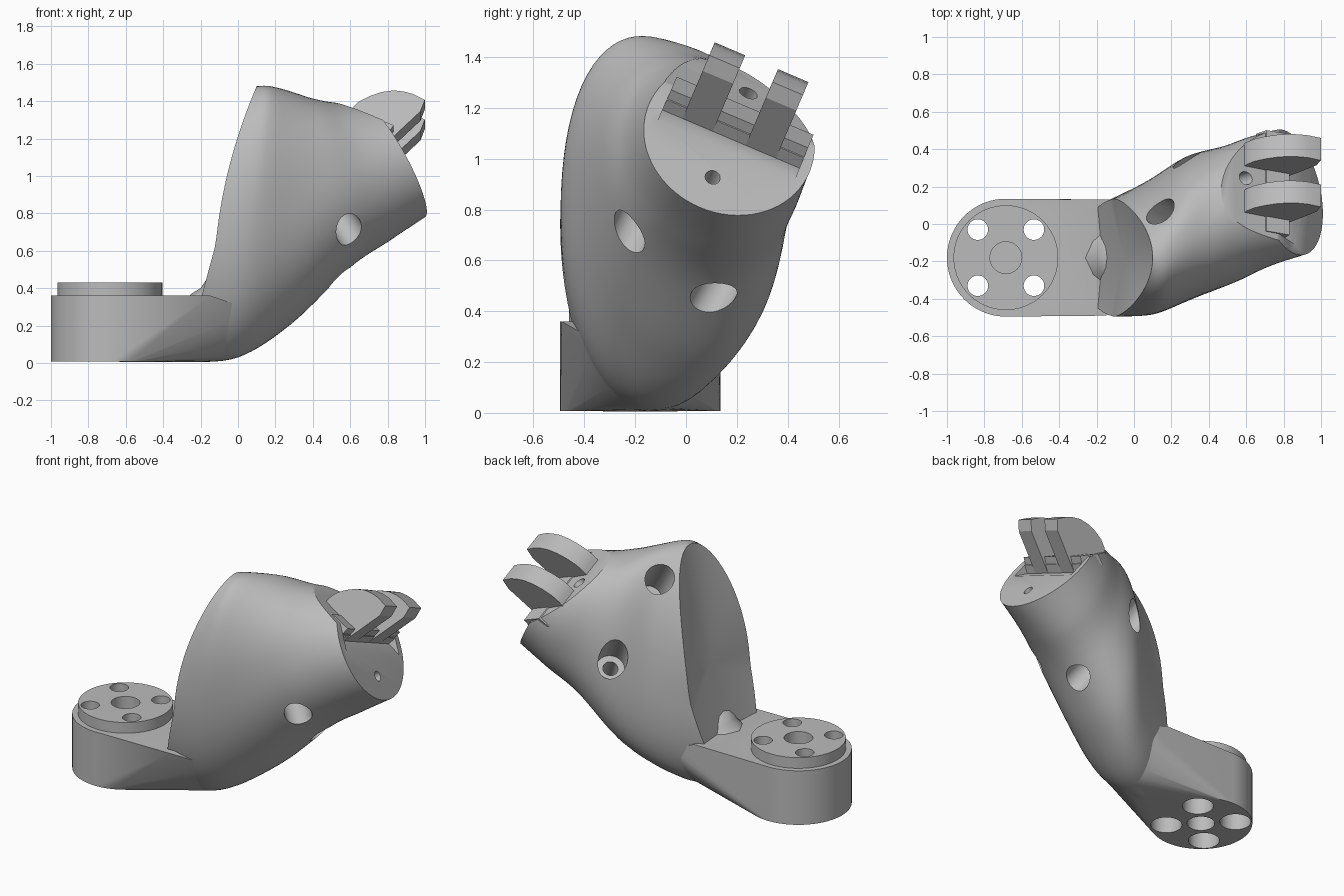
import bpy, bmesh
from math import sin, cos, pi
from mathutils import Vector as V

cube = bpy.data.objects.get("Cube")
if cube:
    bpy.data.objects.remove(cube, do_unlink=True)

grey = bpy.data.materials.new("plain grey")
grey.use_nodes = True
grey.diffuse_color = (0.5, 0.5, 0.5, 1)
grey.node_tree.nodes["Principled BSDF"].inputs["Base Color"].default_value = (0.5, 0.5, 0.5, 1)

# Frame of the tilted hinge: s along the groove, t down the face, n outward
C = V((0.775, 0.17, 1.08))
S = V((0, 0.92, -0.39)).normalized()
N = V((0.75, 0.26, 0.61)).normalized()
T = N.cross(S).normalized()
if T.z > 0:
    T = -T

# Round end face of the body, a little steeper than the hinge
R = 0.343
end_mid = V((0.835, 0.17, 1.08))
end_down = S.cross(V((0.86, 0.22, 0.46))).normalized()
if end_down.z > 0:
    end_down = -end_down


def face_point(s, u, v):
    return C + S * s + T * u + N * v


def make(name, bm):
    bmesh.ops.recalc_face_normals(bm, faces=bm.faces[:])
    me = bpy.data.meshes.new(name)
    bm.to_mesh(me)
    bm.free()
    me.materials.append(grey)
    ob = bpy.data.objects.new(name, me)
    bpy.context.collection.objects.link(ob)
    return ob


def loft(name, rings, cap_dip=None):
    bm = bmesh.new()
    rows = [[bm.verts.new(p) for p in r] for r in rings]
    k = len(rows[0])
    for a, b in zip(rows, rows[1:]):
        for i in range(k):
            bm.faces.new((a[i], a[(i + 1) % k], b[(i + 1) % k], b[i]))
    bm.faces.new(rows[-1])
    if cap_dip:
        mid = bm.verts.new(sum(rings[0], V()) / k + cap_dip)
        for i in range(k):
            bm.faces.new((rows[0][i], rows[0][(i + 1) % k], mid))
    else:
        bm.faces.new(rows[0])
    return make(name, bm)


def rod(name, a, b, r, sides=40):
    a, b = V(a), V(b)
    q = (b - a).to_track_quat('Z', 'Y')
    ring = [q @ V((r * cos(2 * pi * i / sides), r * sin(2 * pi * i / sides), 0)) for i in range(sides)]
    return loft(name, [[a + p for p in ring], [b + p for p in ring]])


def prism(name, profile, s0, s1):
    return loft(name, [[face_point(s, u, v) for u, v in profile] for s in (s0, s1)])


def boolean(ob, others, op='DIFFERENCE'):
    bpy.context.view_layer.objects.active = ob
    for c in others:
        c.hide_render = True
        m = ob.modifiers.new("cut", 'BOOLEAN')
        m.operation, m.solver, m.object = op, 'EXACT', c
        bpy.ops.object.modifier_apply(modifier=m.name)
        bpy.data.objects.remove(c, do_unlink=True)


def smooth(ob, angle=0.6):
    bpy.ops.object.select_all(action='DESELECT')
    ob.select_set(True)
    bpy.context.view_layer.objects.active = ob
    bpy.ops.object.shade_smooth_by_angle(angle=angle)


# Body: top point, bottom point, half width, sideways tilt and squareness of each section
sections = [
    (V((0.10, -0.18, 1.48)), V((-0.30, -0.18, 0.005)), 0.315, 0.0, 2.0),
    (V((0.17, -0.155, 1.48)), V((0.00, -0.10, 0.03)), 0.355, -0.03, 2.2),
    (V((0.28, -0.05, 1.45)), V((0.29, 0.0, 0.215)), 0.388, -0.10, 2.25),
    (V((0.41, 0.07, 1.40)), V((0.60, 0.03, 0.52)), 0.378, -0.22, 2.2),
    (V((0.52, 0.18, 1.37)), V((0.81, 0.055, 0.67)), 0.362, -0.33, 2.1),
    (end_mid - end_down * R, end_mid + end_down * R, R, -0.424, 2.0),
]


def spline(a, b, c, d, f):
    return 0.5 * (2 * b + (c - a) * f + (2 * a - 5 * b + 4 * c - d) * f * f
                  + (3 * b - a - 3 * c + d) * f ** 3)


def section_ring(top, low, half, tilt, power, k=72):
    mid, up, side = (top + low) / 2, (top - low) / 2, V((0, 1, tilt)).normalized() * half
    ring = []
    for i in range(k):
        c, s = cos(2 * pi * i / k), sin(2 * pi * i / k)
        size = (abs(c) ** power + abs(s) ** power) ** (-1 / power)
        ring.append(mid + (up * c + side * s) * size)
    return ring


rings = []
last = len(sections) - 1
for j in range(last):
    quad = [sections[max(0, min(last, j + o))] for o in (-1, 0, 1, 2)]
    for step in range(8):
        rings.append(section_ring(*[spline(*p, step / 8) for p in zip(*quad)]))
rings.append(section_ring(*sections[-1]))

# Bow the rim of the hollowed side face, fading into the body
for j, ring in enumerate(rings[:8]):
    for p in ring:
        f = max(0, (p.z - 0.36) / 1.12)
        p.x += min(0.01, 0.25 * (1 - f) * (0.3 - f)) * (1 - j / 8)
body = loft("body_shell", rings, cap_dip=V((0.05, 0, 0)))

# Sloped upper cut, groove and screw holes of the end face, then the two cross bores
cuts = [prism("slope_cutter", [(-0.42, -0.06), (-0.26, -0.005), (-0.03, 0.085), (-0.03, 0.4), (-0.42, 0.4)],
              -0.4, 0.4),
        prism("groove_cutter", [(-0.025, 0.13), (0, 0), (0.10, 0.038), (0.16, 0.13)], -0.285, 0.3)]
for u, r in ((0.23, 0.03), (-0.262, 0.037)):
    cuts.append(rod("screw_cutter", face_point(0, u, -0.2), face_point(0, u, 0.15), r))
for a, b, depth in (((0.585, -0.22, 0.72), (0.17, 0.05, 1.30), 0.22),
                    ((0.50, 0.14, 0.52), (0.29, 0.34, 0.87), 0.11)):
    a, b = V(a), V(b)
    d = (b - a).normalized()
    cuts += [rod("bore_cutter", a - d * 0.3, a + d * depth, 0.08),
             rod("bore_cutter", b + d * 0.3, b - d * depth, 0.085),
             rod("bore_cutter", a, b, 0.045)]
boolean(body, cuts)
smooth(body)

# Ledge above the groove, carrying a pair of rounded hinge lugs
prism("hinge_ledge", [(-0.15, -0.03), (-0.15, 0.045), (-0.027, 0.1), (0, 0)], -0.285, 0.3)
lug = [(-0.25, -0.06), (-0.276, 0.015), (-0.28, 0.075), (-0.266, 0.14), (-0.241, 0.204), (-0.206, 0.258),
       (-0.166, 0.294), (-0.124, 0.321), (-0.054, 0.347), (-0.02, 0.285), (0, 0), (-0.1, -0.06)]
for side, name in ((-1, "hinge_lug_front"), (1, "hinge_lug_back")):
    smooth(prism(name, lug, side * 0.135 - 0.065, side * 0.135 + 0.065), 0.4)

# Base: round foot blended into the lower end of the body
bx, by = -0.685, -0.18
bm = bmesh.new()
for z in (0.008, 0.36):
    for i in range(72):
        bm.verts.new((bx + 0.315 * cos(2 * pi * i / 72), by + 0.315 * sin(2 * pi * i / 72), z))
for ring in rings[:7:3]:
    for p in ring:
        if p.z < 0.355:
            bm.verts.new((p.x, min(0.13, p.y), p.z))
for y in (-0.49, 0.13):
    bm.verts.new((-0.15, y, 0.36))
hull = bmesh.ops.convex_hull(bm, input=bm.verts[:])
bmesh.ops.delete(bm, geom=[v for v in set(hull["geom_interior"]) if v.is_valid], context='VERTS')
base = make("base_foot", bm)
boolean(base, [rod("boss", (bx, by, 0.3), (bx, by, 0.43), 0.28, 72)], 'UNION')

# Through holes with wide counterbores below, and a blind centre hole on both sides
cuts = [rod("centre_cutter", (bx, by, 0.33), (bx, by, 0.5), 0.085),
        rod("centre_cutter", (bx, by, -0.1), (bx, by, 0.2), 0.085)]
for sx in (-1, 1):
    for sy in (-1, 1):
        x, y = bx + 0.15 * sx, by + 0.15 * sy
        cuts += [rod("bolt_cutter", (x, y, 0.1), (x, y, 0.5), 0.055),
                 rod("bolt_cutter", (x, y, -0.1), (x, y, 0.22), 0.095)]
boolean(base, cuts)
smooth(base, 0.5)

# Low tapered fillet where the hollowed face meets the base
fillet = []
for y, size in ((-0.36, 0.1), (-0.27, 0.75), (-0.18, 1), (-0.09, 0.75), (0, 0.1)):
    fillet.append([V((-0.1 + x * size, y, 0.35 + z * size))
                   for x, z in ((-0.17, 0), (-0.15, 0.02), (-0.1, 0.05), (-0.06, 0.11), (0.05, 0.11), (0.05, 0))])
smooth(loft("base_fillet", fillet), 1.0)
